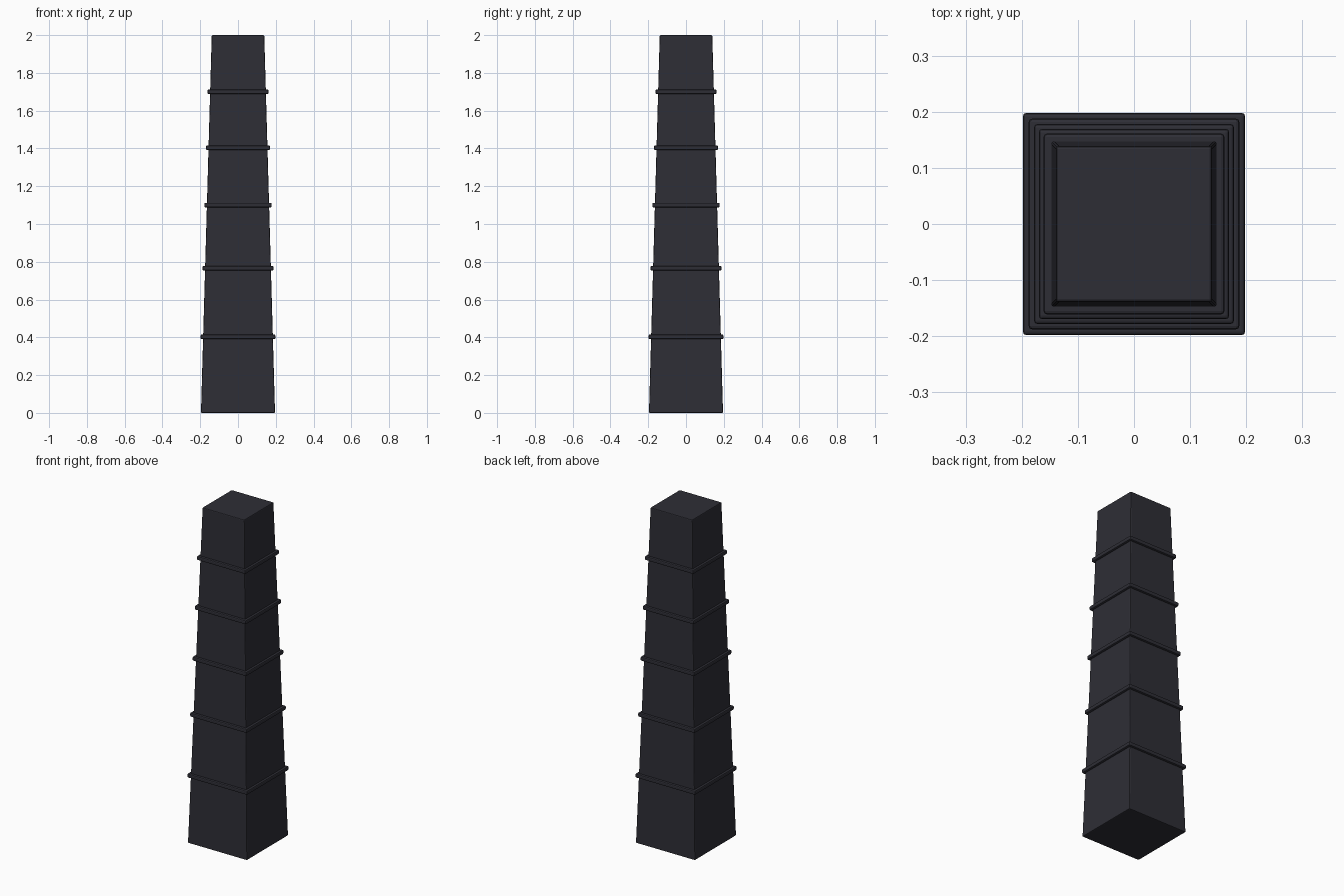
import bpy
import bmesh

cube = bpy.data.objects.get("Cube")
if cube:
    bpy.data.objects.remove(cube, do_unlink=True)

# Single dark slate colour
slate = bpy.data.materials.new("dark_slate")
slate.use_nodes = True
slate.diffuse_color = (0.027, 0.027, 0.036, 1)
slate.node_tree.nodes["Principled BSDF"].inputs["Base Color"].default_value = slate.diffuse_color

HEIGHT, BASE, TOP = 2.0, 0.196, 0.139


def half_width(z):
    return BASE + (TOP - BASE) * z / HEIGHT


def square_block(name, z0, z1, half0, half1, bevel, segments):
    """Square frustum between two heights with softened edges."""
    bm = bmesh.new()
    bmesh.ops.create_cube(bm, size=2)
    for v in bm.verts:
        half, z = (half1, z1) if v.co.z > 0 else (half0, z0)
        v.co = (v.co.x * half, v.co.y * half, z)
    mesh = bpy.data.meshes.new(name)
    bm.to_mesh(mesh)
    bm.free()
    mesh.materials.append(slate)
    obj = bpy.data.objects.new(name, mesh)
    bpy.context.collection.objects.link(obj)
    mod = obj.modifiers.new("soft_edges", "BEVEL")
    mod.width = bevel
    mod.segments = segments
    return obj


# Tapered shaft
square_block("tower_shaft", 0, HEIGHT, BASE, TOP, 0.005, 2)

# Thin raised bands around the shaft
for i, z in enumerate((0.403, 0.766, 1.10, 1.404, 1.70)):
    half = half_width(z) + 0.0135
    square_block(f"band_{i + 1}", z - 0.012, z + 0.012, half, half, 0.006, 2)
